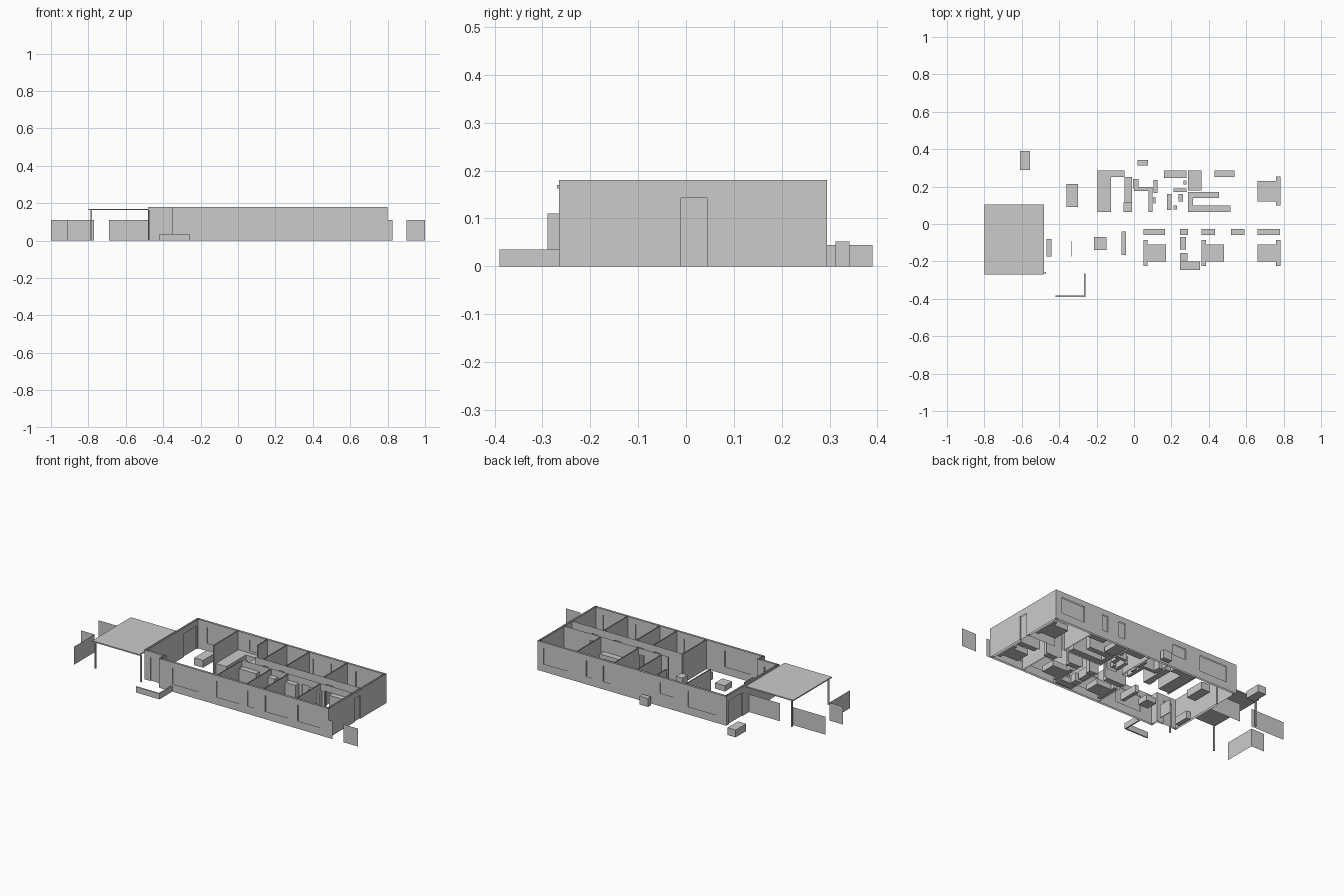
import bpy, bmesh

H = 0.18      # wall height
DOOR = 0.143  # door head height


def finish(name, bm):
    me = bpy.data.meshes.new(name)
    bm.to_mesh(me)
    bm.free()
    ob = bpy.data.objects.new(name, me)
    bpy.context.scene.collection.objects.link(ob)
    return ob


def box(name, x0, x1, y0, y1, z1, z0=0.0):
    bm = bmesh.new()
    bmesh.ops.create_cube(bm, size=1)
    for v in bm.verts:
        v.co = ((x0 + x1) / 2 + v.co.x * (x1 - x0),
                (y0 + y1) / 2 + v.co.y * (y1 - y0),
                (z0 + z1) / 2 + v.co.z * (z1 - z0))
    return finish(name, bm)


def sheet(bm, axis, c, u0, u1, z0, z1):
    """Vertical quad running along axis at offset c."""
    if u1 - u0 < 1e-5 or z1 - z0 < 1e-5:
        return
    pts = [(u0, z0), (u1, z0), (u1, z1), (u0, z1)]
    bm.faces.new([bm.verts.new((u, c, z) if axis == 'x' else (c, u, z)) for u, z in pts])


def wall(name, axis, c, u0, u1, holes=(), t=0.006, h=H):
    """Two-skin wall, open on top; holes are (start, end, sill, head, has_pane)."""
    bm = bmesh.new()
    for s in (-t / 2, t / 2):
        u = u0
        for a, b, z0, z1, pane in sorted(holes):
            sheet(bm, axis, c + s, u, a, 0, h)
            sheet(bm, axis, c + s, a, b, 0, z0)
            sheet(bm, axis, c + s, a, b, z1, h)
            u = b
        sheet(bm, axis, c + s, u, u1, 0, h)
    other = 'y' if axis == 'x' else 'x'
    ends = [u0, u1]
    for a, b, z0, z1, pane in holes:
        if pane:
            sheet(bm, axis, c, a, b, z0, z1)
        for e in (a, b):  # opening jambs
            sheet(bm, other, e, c - t / 2, c + t / 2, z0, z1)
    for e in ends:
        sheet(bm, other, e, c - t / 2, c + t / 2, 0, h)
    return finish(name, bm)


def win(a, b, z0=0.048, z1=0.145):
    return (a, b, z0, z1, True)


def door(a, b, pane=False):
    return (a, b, 0, DOOR, pane)


# Exterior walls
T = 0.012
wall("front_wall", 'x', -0.259, -0.35, 0.80,
     [win(-0.26, -0.085), win(0.04, 0.19), win(0.25, 0.29), win(0.37, 0.52), win(0.59, 0.74)], T)
wall("back_wall", 'x', 0.289, -0.48, 0.80,
     [win(0.60, 0.76), win(0.433, 0.47), win(0.31, 0.355),
      win(-0.12, -0.03, 0.08), win(-0.41, -0.22)], T)
wall("right_wall", 'y', 0.794, -0.265, 0.295, [door(-0.01, 0.045, True)], T)
wall("left_wall", 'y', -0.474, -0.22, 0.295, [door(0.14, 0.27, True)], T)
wall("entry_wall", 'x', -0.214, -0.48, -0.35, [door(-0.44, -0.385, True)], T)
wall("entry_side_wall", 'y', -0.344, -0.265, -0.208, [], T)

# Interior walls: hallway, then cross walls
wall("hall_front_wall", 'x', -0.022, 0.04, 0.79,
     [door(0.19, 0.235), door(0.30, 0.345), door(0.45, 0.50), door(0.605, 0.65)])
wall("hall_back_wall", 'x', 0.055, 0.08, 0.79, [door(0.13, 0.17), door(0.24, 0.28), door(0.56, 0.61)])
for x in (0.04, 0.24, 0.355, 0.575):
    wall("front_room_wall", 'y', x, -0.255, -0.022)
for x, y in ((-0.20, 0.05), (0.0, 0.19), (0.13, 0.055), (0.285, 0.055), (0.54, 0.055)):
    wall("back_room_wall", 'y', x, y, 0.285)

# Carport
box("carport_roof", -0.80, -0.48, -0.27, 0.105, 0.17, 0.163)
for x, y in ((-0.785, -0.26), (-0.785, 0.095), (-0.475, -0.26)):
    box("carport_post", x - 0.004, x + 0.004, y - 0.004, y + 0.004, 0.164)

# Boundary fences (single sheets)
for axis, c, a, b in (('x', 0.075, -1.0, -0.77), ('x', 0.075, -0.69, -0.48), ('x', -0.09, -1.0, -0.91),
                      ('y', -0.91, -0.29, -0.09), ('x', -0.265, 0.80, 0.825), ('x', -0.265, 0.90, 1.0)):
    bm = bmesh.new()
    sheet(bm, axis, c, a, b, 0, 0.11)
    finish("fence_panel", bm)

# Low planter walls at the porch
box("planter_front", -0.42, -0.26, -0.39, -0.382, 0.035)
box("planter_side", -0.268, -0.26, -0.382, -0.265, 0.035)

# Outdoor units
box("water_tank", -0.61, -0.555, 0.29, 0.39, 0.045)
box("outdoor_unit", 0.018, 0.076, 0.313, 0.342, 0.052)


# Beds: base, headboard, pillows; d is the direction from head to foot
def bed(x, y, d, length, width):
    def span(a, b):
        return sorted((x + d * a, x + d * b))
    box("bed", *span(0.0, length), y - width / 2, y + width / 2, 0.035)
    box("bedside_strip", *span(0, 0.022), y - 0.07, y + 0.07, 0.03)
    for s in (-1, 1):
        yc = y + s * width * 0.24
        box("pillow", *span(0.004, 0.022), yc - 0.016, yc + 0.016, 0.042, 0.03)


bed(0.05, -0.155, 1, 0.12, 0.09)
bed(0.362, -0.155, 1, 0.12, 0.09)
bed(0.782, -0.155, -1, 0.122, 0.09)
bed(0.782, 0.175, -1, 0.122, 0.11)
box("headboard_table", 0.76, 0.782, 0.10, 0.255, 0.03)

# Wardrobes along the hallway
for a, b in ((0.05, 0.165), (0.245, 0.29), (0.362, 0.432), (0.518, 0.59), (0.66, 0.78)):
    box("wardrobe", a, b, -0.06, -0.027, 0.145)

# Front bathroom
box("bathtub", 0.246, 0.352, -0.245, -0.20, 0.035)
box("basin_cabinet", 0.246, 0.285, -0.195, -0.155, 0.05)
box("vanity", 0.246, 0.278, -0.137, -0.07, 0.05)

# Living room
box("sofa", -0.36, -0.30, 0.09, 0.215, 0.045)
box("coffee_table", -0.215, -0.148, -0.14, -0.07, 0.035)
box("living_sofa", -0.067, -0.044, -0.165, -0.04, 0.045)
box("entry_cabinet", -0.467, -0.44, -0.175, -0.08, 0.045)
box("screen", -0.335, -0.331, -0.175, -0.09, 0.08)

# Kitchen counters and pantry
box("counter_left", -0.195, -0.122, 0.063, 0.285, 0.065)
box("counter_back", -0.122, -0.05, 0.25, 0.285, 0.065)
box("pantry", -0.05, -0.012, 0.115, 0.25, 0.065)
box("fridge", -0.056, -0.012, 0.065, 0.115, 0.11)
box("kitchen_unit", -0.005, 0.024, 0.19, 0.24, 0.06)
box("island_short", 0.0, 0.10, 0.177, 0.198, 0.065)
box("island_long", 0.078, 0.098, 0.063, 0.177, 0.065)
box("tall_unit", 0.105, 0.125, 0.165, 0.235, 0.065)
box("stool", 0.104, 0.114, 0.11, 0.145, 0.03)

# Laundry, bathroom and study fittings
for name, x0, x1, y0, y1, z in (
        ("laundry_bench", 0.16, 0.28, 0.245, 0.286, 0.05),
        ("shelf", 0.21, 0.28, 0.17, 0.19, 0.05),
        ("basin", 0.176, 0.20, 0.075, 0.16, 0.05),
        ("toilet", 0.21, 0.23, 0.077, 0.10, 0.03),
        ("small_basin", 0.237, 0.262, 0.12, 0.16, 0.045),
        ("cistern", 0.264, 0.28, 0.21, 0.232, 0.045),
        ("shower_base", 0.29, 0.362, 0.18, 0.286, 0.03),
        ("vanity_bench", 0.43, 0.536, 0.25, 0.285, 0.05),
        ("robe_back", 0.315, 0.455, 0.14, 0.172, 0.10),
        ("robe_side", 0.29, 0.315, 0.063, 0.172, 0.10),
        ("robe_front", 0.315, 0.515, 0.063, 0.10, 0.10)):
    box(name, x0, x1, y0, y1, z)
